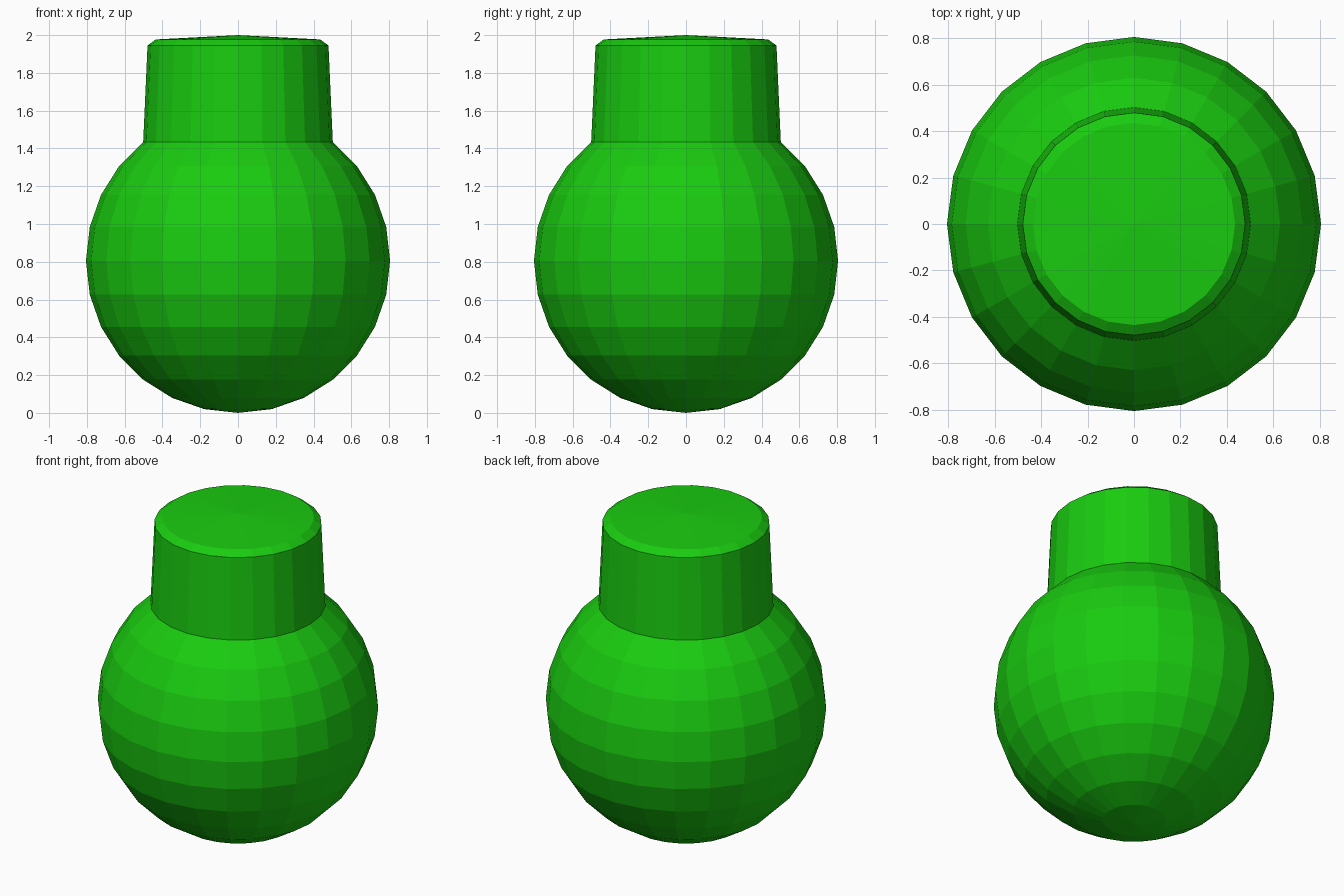
import bpy, bmesh
from math import sin, cos, pi

if "Cube" in bpy.data.objects:
    bpy.data.objects.remove(bpy.data.objects["Cube"])

SEGMENTS = 24
R = 0.805

green = bpy.data.materials.new("green")
green.diffuse_color = (0.01, 0.6, 0.005, 1)
green.use_nodes = True
green.node_tree.nodes["Principled BSDF"].inputs["Base Color"].default_value = green.diffuse_color


def lathe(name, profile):
    """Revolve an (r, z) profile, from bottom pole to top pole, about z."""
    bm = bmesh.new()
    verts = [bm.verts.new((r, 0, z)) for r, z in profile]
    edges = [bm.edges.new(pair) for pair in zip(verts, verts[1:])]
    bmesh.ops.spin(bm, geom=verts + edges, cent=(0, 0, 0), axis=(0, 0, 1),
                   angle=2 * pi, steps=SEGMENTS)
    bmesh.ops.remove_doubles(bm, verts=bm.verts, dist=1e-4)
    bmesh.ops.recalc_face_normals(bm, faces=bm.faces)
    mesh = bpy.data.meshes.new(name)
    bm.to_mesh(mesh)
    bm.free()
    mesh.materials.append(green)
    obj = bpy.data.objects.new(name, mesh)
    bpy.context.collection.objects.link(obj)
    return obj


# Round bulb: sphere rings every 1/14 of a half turn, cut off at the neck
angles = [pi * (i / 14 - 0.5) for i in range(12)]
bulb = [(R * cos(a), R + R * sin(a)) for a in angles]
# Tapered neck with a bevelled rim and a slightly raised cap
neck = [(0.479, 1.945), (0.435, 1.977), (0, 2.0)]
lathe("bulb_with_neck", bulb + neck)
